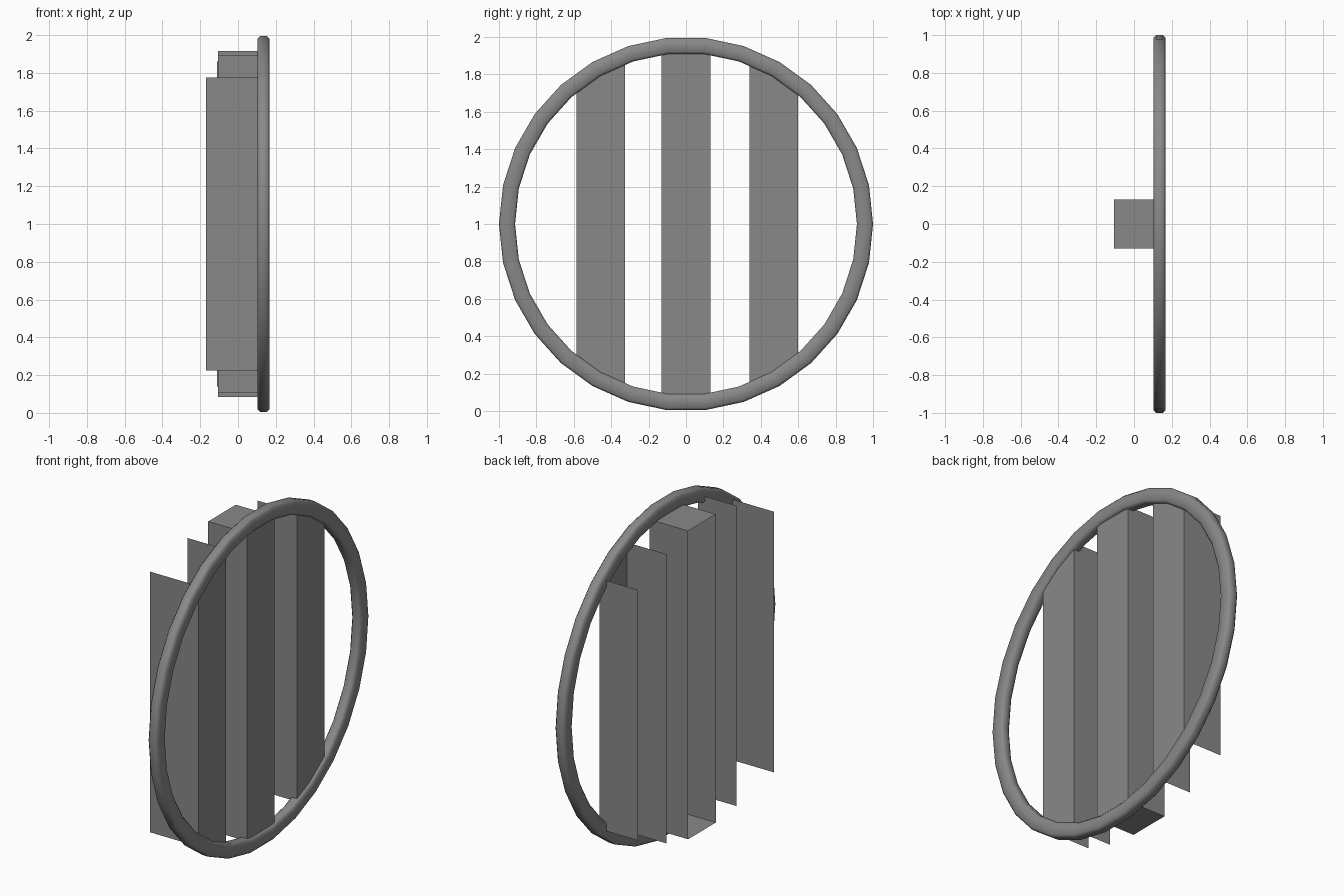
import bpy
import bmesh
import math

cube = bpy.data.objects.get("Cube")
if cube:
    bpy.data.objects.remove(cube, do_unlink=True)

GREY = (0.25, 0.25, 0.25, 1.0)
grey = bpy.data.materials.new("plain grey")
grey.use_nodes = True
grey.diffuse_color = GREY
grey.node_tree.nodes["Principled BSDF"].inputs["Base Color"].default_value = GREY


def make_object(name, bm):
    mesh = bpy.data.meshes.new(name)
    bm.to_mesh(mesh)
    bm.free()
    mesh.materials.append(grey)
    obj = bpy.data.objects.new(name, mesh)
    bpy.context.collection.objects.link(obj)
    return obj


def make_ring(name, x, z, sides, radius, half_x, half_r, bevel):
    """Chamfered rectangular profile swept around the x axis."""
    bm = bmesh.new()
    profile = []
    for sx, sr in ((1, 1), (-1, 1), (-1, -1), (1, -1)):
        corner = [(sx * half_x, sr * (half_r - bevel)),
                  (sx * (half_x - bevel), sr * half_r)]
        profile += corner if sx == sr else corner[::-1]
    loops = []
    for i in range(sides):
        a = math.tau * i / sides
        loops.append([bm.verts.new((x + px, (radius + pr) * math.cos(a),
                                    z + (radius + pr) * math.sin(a)))
                      for px, pr in profile])
    n = len(profile)
    for i in range(sides):
        a, b = loops[i], loops[(i + 1) % sides]
        for j in range(n):
            k = (j + 1) % n
            bm.faces.new((a[j], a[k], b[k], b[j]))
    bmesh.ops.recalc_face_normals(bm, faces=bm.faces)
    return make_object(name, bm)


def make_slat(name, walls, capped=False):
    """Sheet channel, open at the back; walls are (y, half height, back x)."""
    bm = bmesh.new()
    sides = []
    for y, half, back in walls:
        sides.append([bm.verts.new((x, y, 1 + s * half))
                      for x, s in ((FACE_X, -1), (FACE_X, 1), (back, 1), (back, -1))])
    a, b = sides
    bm.faces.new(a[::-1])                       # wall towards -y
    bm.faces.new(b)                             # wall towards +y
    bm.faces.new((a[0], b[0], b[1], a[1]))      # face plate
    if capped:
        bm.faces.new((a[1], b[1], b[2], a[2]))  # top
        bm.faces.new((a[0], a[3], b[3], b[0]))  # bottom
    # Outward direction of each sheet, away from the channel's middle
    mid_y = (walls[0][0] + walls[1][0]) / 2
    for f in bm.faces:
        f.normal_update()
        c = f.calc_center_median()
        out = (c.x, c.y - mid_y, c.z - 1)
        if sum(n * o for n, o in zip(f.normal, out)) < 0:
            f.normal_flip()
    return make_object(name, bm)


FACE_X = 0.15

# Round frame
ring = make_ring("round_frame", 0.135, 1.0, 30, 0.957, 0.031, 0.043, 0.012)
bpy.ops.object.select_all(action="DESELECT")
ring.select_set(True)
bpy.context.view_layer.objects.active = ring
bpy.ops.object.shade_smooth_by_angle(angle=math.radians(50))

# Three upright slats
make_slat("front_slat", [(-0.585, 0.775, -0.17), (-0.325, 0.893, -0.105)])
make_slat("middle_slat", [(-0.13, 0.917, -0.105), (0.13, 0.917, -0.105)], capped=True)
make_slat("back_slat", [(0.34, 0.86, -0.11), (0.6, 0.745, -0.105)])
